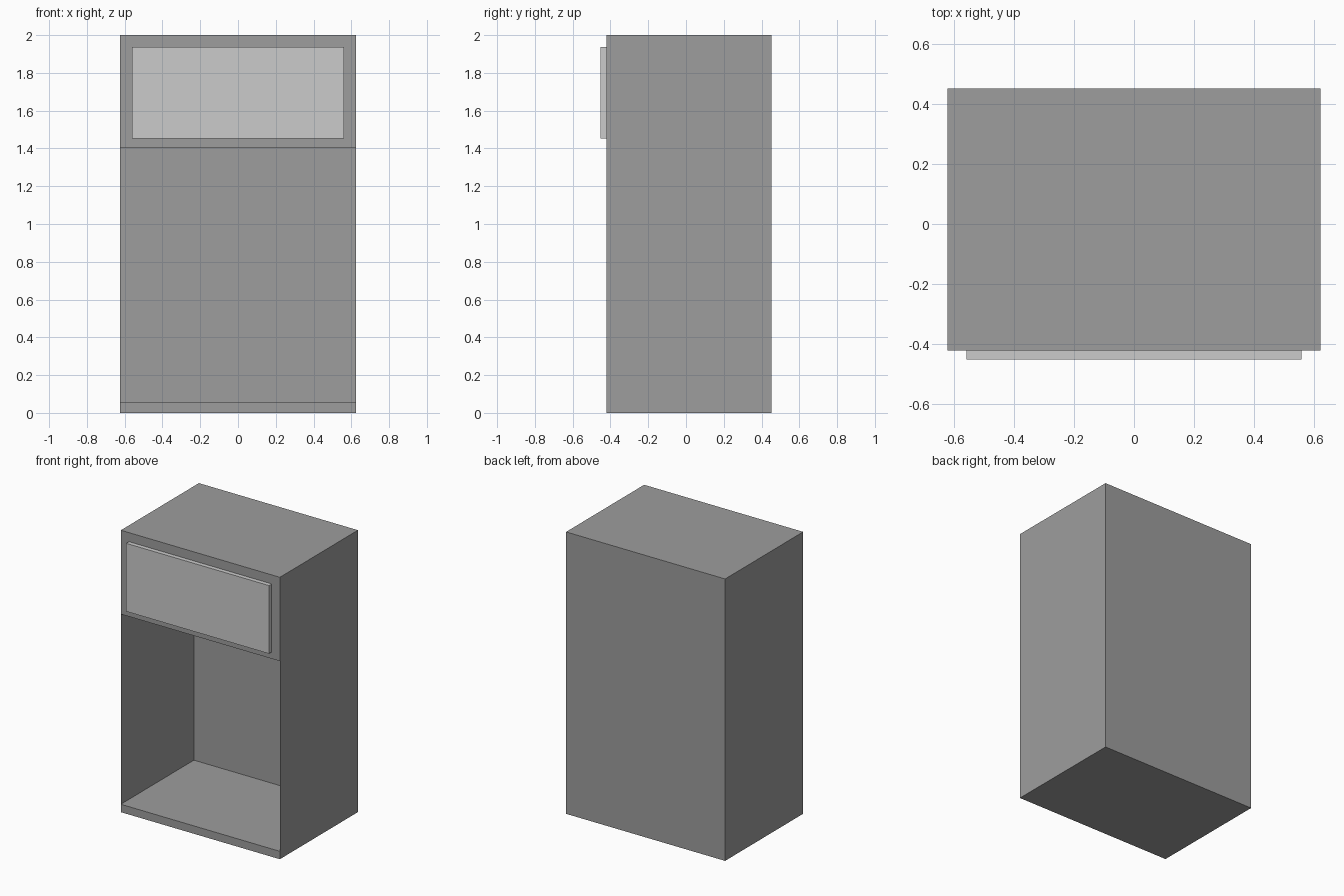
import bpy
import bmesh

if "Cube" in bpy.data.objects:
    bpy.data.objects.remove(bpy.data.objects["Cube"])

HALF_W = 0.624                      # half width of the cabinet
FRONT, BACK = -0.422, 0.453         # cabinet depth
INNER_BACK = 0.397                  # face of the back wall inside the recess
FLOOR, CEILING, TOP = 0.056, 1.405, 2.0

# Dark grey for the cabinet
dark = bpy.data.materials.new("dark_grey")
dark.diffuse_color = (0.34, 0.34, 0.34, 1)
dark.use_nodes = True
dark.node_tree.nodes["Principled BSDF"].inputs["Base Color"].default_value = dark.diffuse_color


def add_object(name, bm, material=None):
    bmesh.ops.recalc_face_normals(bm, faces=bm.faces)
    mesh = bpy.data.meshes.new(name)
    bm.to_mesh(mesh)
    bm.free()
    if material:
        mesh.materials.append(material)
    obj = bpy.data.objects.new(name, mesh)
    bpy.context.collection.objects.link(obj)
    return obj


def add_box(name, x, y, z):
    bm = bmesh.new()
    bmesh.ops.create_cube(bm, size=1)
    for v in bm.verts:
        v.co = [lo + (c + 0.5) * (hi - lo) for c, (lo, hi) in zip(v.co, (x, y, z))]
    return add_object(name, bm)


# Cabinet body: C-shaped side profile (y, z) swept across the width
profile = [(BACK, 0), (FRONT, 0), (FRONT, FLOOR), (INNER_BACK, FLOOR),
           (INNER_BACK, CEILING), (FRONT, CEILING), (FRONT, TOP), (BACK, TOP)]
bm = bmesh.new()
left, right = [[bm.verts.new((x, y, z)) for y, z in profile]
               for x in (-HALF_W, HALF_W)]
n = len(profile)
for i in range(n):
    j = (i + 1) % n
    bm.faces.new((left[i], left[j], right[j], right[i]))
add_object("cabinet_body", bm, dark)

# Paper-thin side walls that close both ends of the recess
for name, x in (("left_side_wall", -HALF_W), ("right_side_wall", HALF_W)):
    bm = bmesh.new()
    corners = [(FRONT, 0), (BACK, 0), (BACK, TOP), (FRONT, TOP)]
    bm.faces.new([bm.verts.new((x, y, z)) for y, z in corners])
    wall = add_object(name, bm, dark)
    if wall.data.polygons[0].normal.x * x < 0:
        wall.data.flip_normals()

# Raised panel on the upper front
add_box("front_panel", (-0.56, 0.56), (-0.453, FRONT), (1.453, 1.936))
